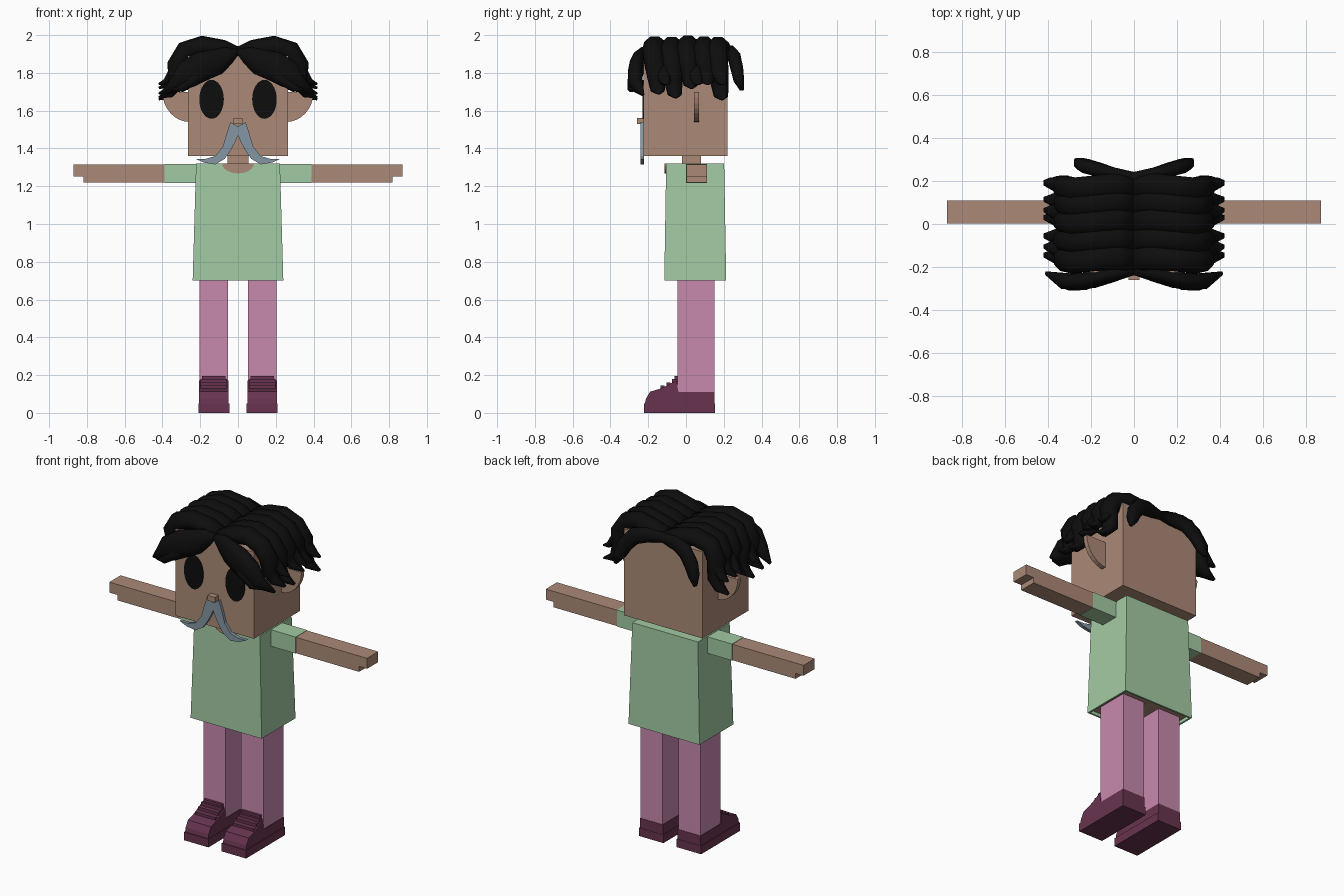
import bpy, bmesh, math, random
from mathutils import Vector

random.seed(4)
cube = bpy.data.objects.get("Cube")
if cube:
    bpy.data.objects.remove(cube, do_unlink=True)


def material(name, r, g, b):
    m = bpy.data.materials.new(name)
    m.use_nodes = True
    m.diffuse_color = (r, g, b, 1)
    m.node_tree.nodes["Principled BSDF"].inputs["Base Color"].default_value = (r, g, b, 1)
    return m


SKIN = material("skin tan", 0.41, 0.255, 0.185)
GREEN = material("shirt green", 0.365, 0.595, 0.37)
PINK = material("trouser pink", 0.575, 0.25, 0.42)
PLUM = material("shoe plum", 0.138, 0.034, 0.08)
GREY = material("moustache grey", 0.23, 0.305, 0.36)
BLACK = material("hair black", 0.004, 0.004, 0.004)


def finish(name, bm, mats, mirror=False, smooth=False):
    """Turn a bmesh into an object, optionally mirrored across x = 0."""
    bmesh.ops.recalc_face_normals(bm, faces=bm.faces)
    for f in bm.faces:
        f.smooth = smooth
    me = bpy.data.meshes.new(name)
    bm.to_mesh(me)
    bm.free()
    ob = bpy.data.objects.new(name, me)
    bpy.context.collection.objects.link(ob)
    for m in mats:
        me.materials.append(m)
    if mirror:
        ob.modifiers.new("Mirror", "MIRROR")
    return ob


def skin_rings(bm, rings):
    """Bridge successive vertex rings and cap both ends."""
    loops = [[bm.verts.new(p) for p in ring] for ring in rings]
    for a, b in zip(loops, loops[1:]):
        for i in range(len(a)):
            j = (i + 1) % len(a)
            bm.faces.new((a[i], a[j], b[j], b[i]))
    return bm.faces.new(loops[0]), bm.faces.new(loops[-1])


def prism(name, profile, axis, lo, hi, mat, mirror=False):
    """Extrude a 2D outline along x (outline in y, z) or y (outline in x, z)."""
    bm = bmesh.new()
    place = (lambda u, v, w: (w, u, v)) if axis == "x" else (lambda u, v, w: (u, w, v))
    skin_rings(bm, [[place(u, v, w) for u, v in profile] for w in (lo, hi)])
    return finish(name, bm, [mat], mirror)


def box(name, x, y, z, mat, mirror=False):
    outline = [(y[0], z[0]), (y[1], z[0]), (y[1], z[1]), (y[0], z[1])]
    return prism(name, outline, "x", x[0], x[1], mat, mirror)


def ellipse(cx, cz, rx, rz, start, end, n):
    angles = [math.radians(start + (end - start) * i / n) for i in range(n + 1)]
    return [(cx + rx * math.cos(a), cz + rz * math.sin(a)) for a in angles]


# Head, neck and face
box("head", (-0.265, 0.265), (-0.225, 0.22), (1.36, 1.89), SKIN)
box("neck", (-0.055, 0.055), (-0.02, 0.08), (1.3, 1.37), SKIN)
box("nose", (-0.025, 0.025), (-0.26, -0.22), (1.53, 1.562), SKIN)
prism("ear", [(0.255, 1.7)] + ellipse(0.255, 1.7, 0.145, 0.16, -90, 0, 8),
      "y", 0.042, 0.07, SKIN, True)
prism("eye", ellipse(0.14, 1.66, 0.065, 0.103, 0, 348.75, 31), "y", -0.23, -0.222, BLACK, True)
prism("moustache", [(0, 1.515), (0.04, 1.54), (0.06, 1.48), (0.08, 1.41), (0.12, 1.36),
                    (0.17, 1.345), (0.225, 1.345), (0.18, 1.325), (0.12, 1.315),
                    (0.07, 1.345), (0.035, 1.395), (0.012, 1.44), (0, 1.47)],
      "y", -0.242, -0.222, GREY, True)

# Shirt with a flared hem and a recessed body underneath
bm = bmesh.new()
hem, _ = skin_rings(bm, [
    [(-0.24, -0.115, 0.7), (0.24, -0.115, 0.7), (0.24, 0.213, 0.7), (-0.24, 0.213, 0.7)],
    [(-0.222, -0.105, 1.32), (0.222, -0.105, 1.32), (0.222, 0.202, 1.32), (-0.222, 0.202, 1.32)]])
bmesh.ops.recalc_face_normals(bm, faces=bm.faces)
bmesh.ops.inset_region(bm, faces=[hem], thickness=0.015)
inner = bmesh.ops.extrude_face_region(bm, geom=[hem])["geom"]
bmesh.ops.delete(bm, geom=[hem], context="FACES_ONLY")
bmesh.ops.translate(bm, vec=(0, 0, 0.02), verts=[g for g in inner if isinstance(g, bmesh.types.BMVert)])
for g in inner:
    if isinstance(g, bmesh.types.BMFace):
        g.material_index = 1
finish("shirt", bm, [GREEN, SKIN])
prism("neckline", ellipse(0, 1.321, 0.085, 0.053, 180, 360, 10), "y", -0.113, -0.1, SKIN)

# Arms
box("sleeve", (0.2, 0.39), (0, 0.112), (1.217, 1.318), GREEN, True)
prism("arm", [(0.39, 1.219), (0.818, 1.219), (0.818, 1.252), (0.872, 1.252),
              (0.872, 1.316), (0.39, 1.316)], "y", 0.002, 0.11, SKIN, True)

# Legs and shoes
box("leg", (0.053, 0.203), (-0.045, 0.15), (0.1, 0.73), PINK, True)
box("shoe_sole", (0.045, 0.21), (-0.222, 0.154), (0, 0.05), PLUM, True)
prism("shoe_upper", [(-0.218, 0.045), (0.152, 0.045), (0.152, 0.11), (-0.04, 0.11),
                     (-0.05, 0.172), (-0.13, 0.13), (-0.19, 0.112), (-0.212, 0.075)],
      "x", 0.05, 0.206, PLUM, True)
for i in range(3):
    y, z = -0.135 + 0.031 * i, 0.13 + 0.018 * i
    box("lace_%d" % (i + 1), (0.058, 0.198), (y, y + 0.022), (z - 0.02, z + 0.014), PLUM, True)
box("shoe_tongue", (0.065, 0.19), (-0.06, -0.042), (0.12, 0.195), PLUM, True)


def lock(name, path):
    """Hair lock: path of (x, y, z, half size along y, half size across)."""
    bm = bmesh.new()
    pts = [Vector(p[:3]) for p in path]
    rings = []
    for i, p in enumerate(path):
        along = pts[min(i + 1, len(pts) - 1)] - pts[max(i - 1, 0)]
        across = along.cross(Vector((0, 1, 0))).normalized()
        ring = []
        for k in range(8):
            a = math.tau * (k + 0.5) / 8
            ring.append(pts[i] + Vector((0, p[3] * math.cos(a), 0)) + across * p[4] * math.sin(a))
        rings.append(ring)
    skin_rings(bm, rings)
    finish(name, bm, [BLACK], True, True)


# Side locks sweep from the centre parting over the head and flick outwards
for i, (y, drop) in enumerate([(-0.165, 0.0), (-0.075, -0.02), (0.01, 0.03),
                               (0.095, 0.05), (0.17, -0.03)]):
    lift = random.uniform(-0.01, 0.012)
    lock("side_lock_%d" % (i + 1), [
        (0, y, 1.905, 0.062, 0.035),
        (0.08, y + 0.01, 1.93 + lift, 0.062, 0.05),
        (0.19, y, 1.95 + lift, 0.06, 0.052),
        (0.28, y - 0.01, 1.92 + lift, 0.06, 0.055),
        (0.325, y, 1.84, 0.058, 0.055),
        (0.325, y + 0.01, 1.76 + drop, 0.05, 0.045),
        (0.36, y + 0.015, 1.71 + drop, 0.04, 0.025),
        (0.42, y + 0.02, 1.69 + drop, 0.012, 0.006)])

# Short upper flicks between the side locks
for i, y in enumerate([-0.12, 0.05, 0.18]):
    lock("side_flick_%d" % (i + 1), [
        (0.3, y, 1.86, 0.04, 0.04), (0.35, y, 1.79, 0.04, 0.03),
        (0.385, y + 0.01, 1.75, 0.03, 0.018), (0.42, y + 0.015, 1.74, 0.01, 0.005)])

# Front locks frame the forehead, back locks hang behind
lock("front_lock", [
    (0, -0.215, 1.915, 0.025, 0.015), (0.05, -0.225, 1.895, 0.03, 0.05),
    (0.11, -0.24, 1.86, 0.035, 0.075), (0.19, -0.26, 1.835, 0.04, 0.085),
    (0.27, -0.27, 1.79, 0.04, 0.08), (0.33, -0.265, 1.735, 0.04, 0.045),
    (0.41, -0.23, 1.685, 0.01, 0.008)])
lock("front_curl", [
    (0.16, -0.25, 1.82, 0.03, 0.04), (0.23, -0.28, 1.77, 0.03, 0.035),
    (0.3, -0.29, 1.72, 0.022, 0.025), (0.35, -0.285, 1.71, 0.006, 0.006)])
lock("back_lock", [
    (0, 0.215, 1.905, 0.03, 0.03), (0.09, 0.235, 1.905, 0.03, 0.045),
    (0.17, 0.255, 1.885, 0.035, 0.05), (0.225, 0.27, 1.82, 0.035, 0.045),
    (0.25, 0.28, 1.76, 0.03, 0.035), (0.27, 0.295, 1.71, 0.012, 0.012)])
